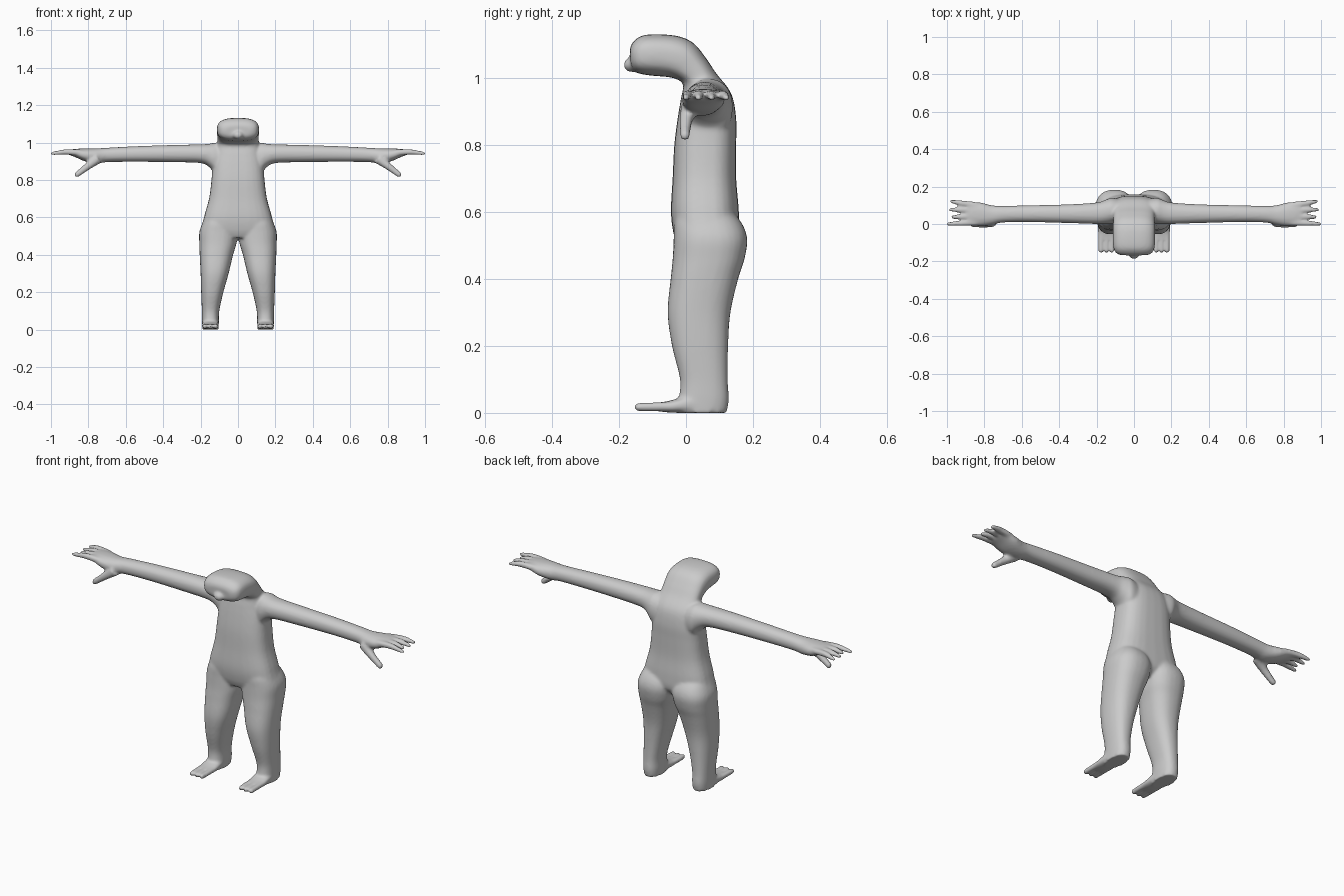
import bpy, bmesh, math
from mathutils import Vector, Matrix

cube = bpy.data.objects.get("Cube")
if cube:
    bpy.data.objects.remove(cube, do_unlink=True)

bm = bmesh.new()
SIDES = 28
STEPS = 5


def spline(p, q, r, s, t):
    return q + 0.5 * t * (r - p + t * (2 * p - 5 * q + 4 * r - s + t * (3 * (q - r) + s - p)))


def power(value, e):
    return math.copysign(abs(value) ** (2 / e), value)


def loft(sections, e=2.3, steps=STEPS):
    """Smooth closed tube through (centre, half axis, half axis) sections."""
    last = len(sections) - 1
    dense = []
    for i in range(last):
        near = [sections[min(max(i + k, 0), last)] for k in (-1, 0, 1, 2)]
        for j in range(steps):
            dense.append([spline(*[s[a] for s in near], j / steps) for a in range(3)])
    dense.append(sections[-1])
    rings = []
    for c, u, v in dense:
        ring = []
        for k in range(SIDES):
            t = math.tau * k / SIDES
            ring.append(bm.verts.new(c + u * power(math.cos(t), e) + v * power(math.sin(t), e)))
        rings.append(ring)
    for a, b in zip(rings, rings[1:]):
        for k in range(SIDES):
            n = (k + 1) % SIDES
            bm.faces.new((a[k], a[n], b[n], b[k]))
    bm.faces.new(rings[0])
    bm.faces.new(rings[-1])


def span_loft(rows, axis, side, e=2.3):
    """Tube along one axis; each row is position, then low/high of the other two axes."""
    others = [a for a in range(3) if a != axis]
    sections = []
    for pos, a0, a1, b0, b1 in rows:
        c, u, v = Vector(), Vector(), Vector()
        c[axis] = pos
        c[others[0]], c[others[1]] = (a0 + a1) / 2, (b0 + b1) / 2
        u[others[0]], v[others[1]] = (a1 - a0) / 2, (b1 - b0) / 2
        for vec in (c, u, v):
            vec.x *= side
        sections.append((c, u, v))
    loft(sections, e)


def digit(points, radii, side):
    """Finger, thumb or toe: tapered round tube with a rounded tip."""
    pts = [Vector((x * side, y, z)) for x, y, z in points]
    way = (pts[-1] - pts[0]).normalized()
    u = way.orthogonal().normalized()
    v = way.cross(u)
    tip, r = pts.pop(), radii[-1]
    sections = [(p, u * q, v * q) for p, q in zip(pts, radii)]
    for t in (0, 0.5, 0.8, 0.97):
        q = r * math.sqrt(1 - t * t)
        sections.append((tip - way * r * (1 - t), u * q, v * q))
    loft(sections, 2, 3)


# Torso, neck and forward-bent head: front y, z, back y, z, half width
torso = [
    (-.02, .49, .12, .49, .1), (-.036, .53, .155, .53, .19),
    (-.045, .6, .158, .6, .182), (-.04, .7, .15, .7, .155),
    (-.035, .8, .15, .8, .142), (-.025, .88, .15, .88, .135),
    (-.015, .94, .135, .955, .122), (-.008, .982, .09, 1.015, .112),
    (-.03, .998, .06, 1.06, .111), (-.055, 1.004, .02, 1.107, .113),
    (-.08, 1.006, -.035, 1.128, .113), (-.12, 1.01, -.12, 1.13, .111),
    (-.15, 1.018, -.155, 1.112, .098), (-.165, 1.035, -.168, 1.09, .07),
]
loft([(Vector((0, (a + c) / 2, (b + d) / 2)), Vector((w, 0, 0)),
       Vector((0, (c - a) / 2, (d - b) / 2))) for a, b, c, d, w in torso], 2.8)

# Nose
bmesh.ops.create_uvsphere(bm, u_segments=20, v_segments=12, radius=1,
                          matrix=Matrix.Translation((0, -.163, 1.04))
                          @ Matrix.Diagonal((.028, .024, .022, 1)))

# Leg: z, inner x, outer x, front y, back y
leg = [
    (.62, .03, .165, -.02, .12), (.57, .01, .19, -.035, .165),
    (.52, 0, .207, -.037, .183), (.46, .008, .207, -.04, .175),
    (.4, .026, .205, -.046, .156), (.3, .05, .2, -.055, .133),
    (.2, .078, .197, -.042, .126), (.1, .1, .193, -.018, .125),
    (.04, .102, .192, -.022, .128), (0, .104, .19, -.025, .122),
]
# Foot: y, inner x, outer x, bottom z, top z
foot = [
    (.06, .105, .19, 0, .06), (0, .103, .192, 0, .05),
    (-.05, .102, .193, .001, .036), (-.085, .108, .188, .005, .03),
]
# Arm and palm: x, front y, back y, bottom z, top z
arm = [
    (.05, .01, .13, .8, .985), (.12, 0, .14, .83, .998),
    (.15, 0, .13, .865, .994), (.2, 0, .115, .89, .99),
    (.35, .005, .105, .895, .987), (.55, .01, .1, .897, .98),
    (.7, .008, .097, .895, .972), (.76, -.005, .1, .888, .968),
    (.82, -.012, .115, .9, .968), (.87, -.006, .115, .922, .966),
    (.9, .004, .105, .933, .961),
]
# Fingers: base y, tip y, tip x
fingers = [(.008, 0, 1.003), (.04, .037, .98), (.073, .077, .99), (.1, .122, .985)]

for side in (1, -1):
    span_loft(leg, 2, side, 2.4)
    span_loft(foot, 1, side, 2.6)
    span_loft(arm, 0, side, 2.2)
    for x in (.118, .147, .177):
        digit([(x, -.04, .019), (x, -.1, .018), (x, -.155, .017)], (.015, .014, .013), side)
    for base, end, reach in fingers:
        digit([(.84, base, .944), (.92, (base + end) / 2, .95), (reach, end, .941)],
              (.017, .015, .01), side)
    # Thumb
    digit([(.75, .015, .915), (.8, 0, .876), (.872, -.005, .82)], (.03, .02, .015), side)

bmesh.ops.recalc_face_normals(bm, faces=bm.faces)
mesh = bpy.data.meshes.new("body")
bm.to_mesh(mesh)
bm.free()
body = bpy.data.objects.new("body", mesh)
bpy.context.collection.objects.link(body)

# Fuse the parts into one soft skin
fuse = body.modifiers.new("fuse", 'REMESH')
fuse.mode = 'VOXEL'
fuse.voxel_size = .007
fuse.use_smooth_shade = True
soften = body.modifiers.new("soften", 'SMOOTH')
soften.factor = .5
soften.iterations = 7

# Plain grey skin
grey = bpy.data.materials.new("light_grey")
grey.use_nodes = True
colour = (.6, .6, .6, 1)
grey.diffuse_color = colour
grey.node_tree.nodes["Principled BSDF"].inputs["Base Color"].default_value = colour
mesh.materials.append(grey)
for face in mesh.polygons:
    face.use_smooth = True
